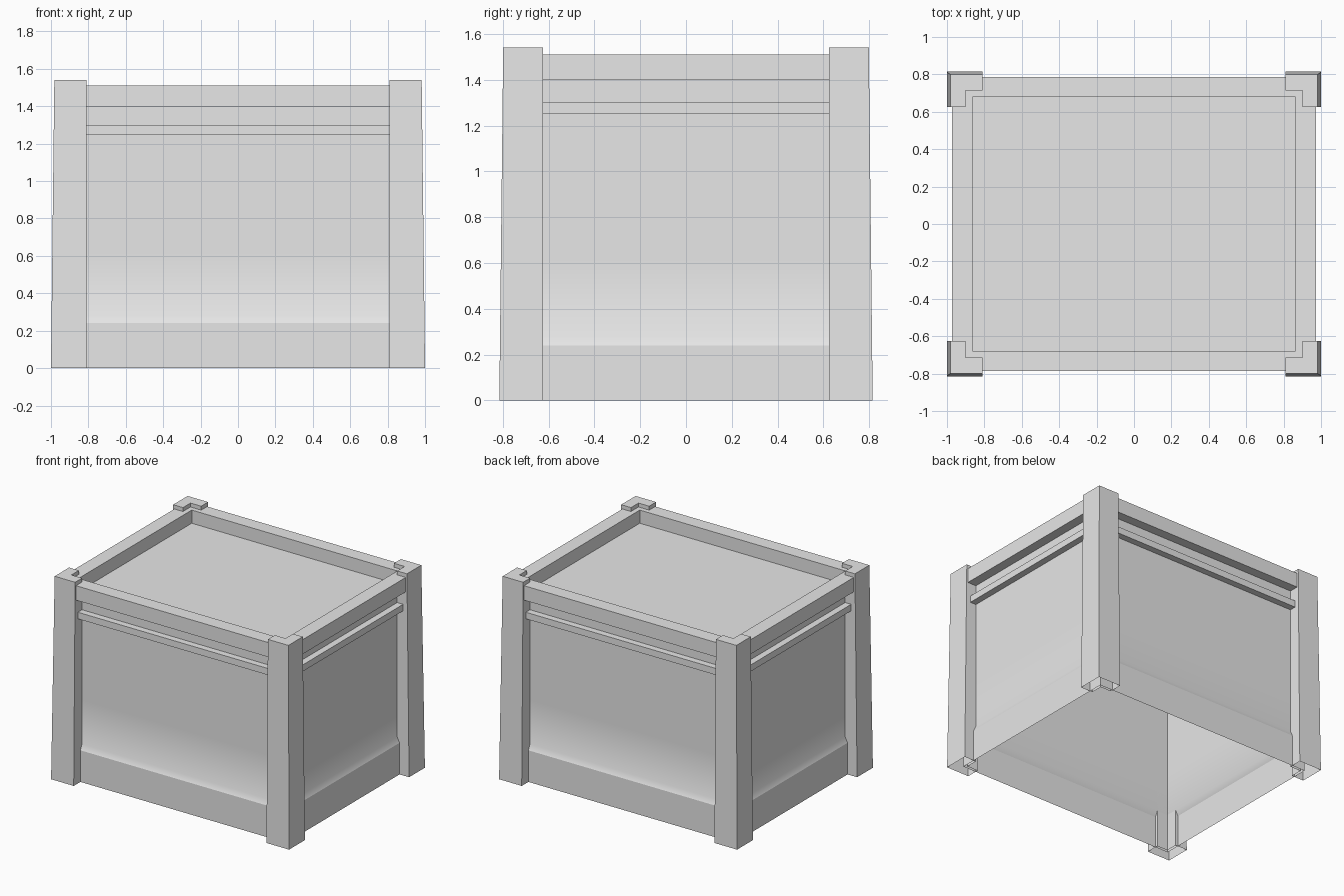
import bpy
import bmesh

cube = bpy.data.objects.get("Cube")
if cube:
    bpy.data.objects.remove(cube, do_unlink=True)

grey = bpy.data.materials.new("plain_grey")
grey.use_nodes = True
grey.diffuse_color = (0.8, 0.8, 0.8, 1)
grey.node_tree.nodes["Principled BSDF"].inputs["Base Color"].default_value = (0.8, 0.8, 0.8, 1)

X, Y = 0.90, 0.715      # half sizes of the main wall


def add_object(name, bm):
    mesh = bpy.data.meshes.new(name)
    bm.to_mesh(mesh)
    bm.free()
    mesh.materials.append(grey)
    obj = bpy.data.objects.new(name, mesh)
    bpy.context.collection.objects.link(obj)
    return obj


def loft(bm, loops, closed=True):
    """Skin matching loops of points with quads; return the vertex loops."""
    rows = [[bm.verts.new(p) for p in loop] for loop in loops]
    pairs = list(zip(rows, rows[1:]))
    if closed:
        pairs.append((rows[-1], rows[0]))
    for low, high in pairs:
        n = len(low)
        for i in range(n):
            j = (i + 1) % n
            bm.faces.new((low[i], low[j], high[j], high[i]))
    return rows


def rectangle(offset, z):
    x, y = X + offset, Y + offset
    return [(-x, -y, z), (x, -y, z), (x, y, z), (-x, y, z)]


# Thin walls: skirting, short slope, then an upright panel with soft shading
SKIRT_TOP = 0.24
bm = bmesh.new()
profile = [(0.02, 0), (0.02, SKIRT_TOP), (0, 0.28), (0, 0.62), (0, 1.40)]
loft(bm, [rectangle(o, z) for o, z in profile], closed=False)
for face in bm.faces:
    face.smooth = True
for edge in bm.edges:
    a, b = (v.co for v in edge.verts)
    upright = abs(a.z - b.z) > 0.01
    skirt_edge = max(abs(a.z - SKIRT_TOP), abs(b.z - SKIRT_TOP)) < 0.001
    edge.smooth = not (upright or skirt_edge)
add_object("side_walls", bm)

# Narrow trim band around the walls
bm = bmesh.new()
loft(bm, [rectangle(o, z) for o, z in
          [(0, 1.25), (0.05, 1.25), (0.05, 1.30), (0, 1.30)]])
add_object("trim_band", bm)

# Top rim with the recessed lid panel
bm = bmesh.new()
rows = loft(bm, [rectangle(o, z) for o, z in
                 [(0, 1.40), (0.072, 1.40), (0.072, 1.51), (-0.036, 1.51), (-0.036, 1.41)]],
            closed=False)
bm.faces.new(rows[-1])
add_object("top_rim_and_lid", bm)


# Tapered L-shaped corner posts, open underneath
def post_section(x, y, z):
    return [(x, y, z), (0.81, y, z), (0.81, Y, z), (X, Y, z), (X, 0.625, z), (x, 0.625, z)]


bm = bmesh.new()
rows = loft(bm, [post_section(1.0, 0.815, 0), post_section(0.982, 0.798, 1.54)], closed=False)
bm.faces.new(rows[-1])
bmesh.ops.recalc_face_normals(bm, faces=bm.faces)
posts = add_object("corner_posts", bm)
mirror = posts.modifiers.new("four_corners", "MIRROR")
mirror.use_axis = (True, True, False)
mirror.use_mirror_merge = False
